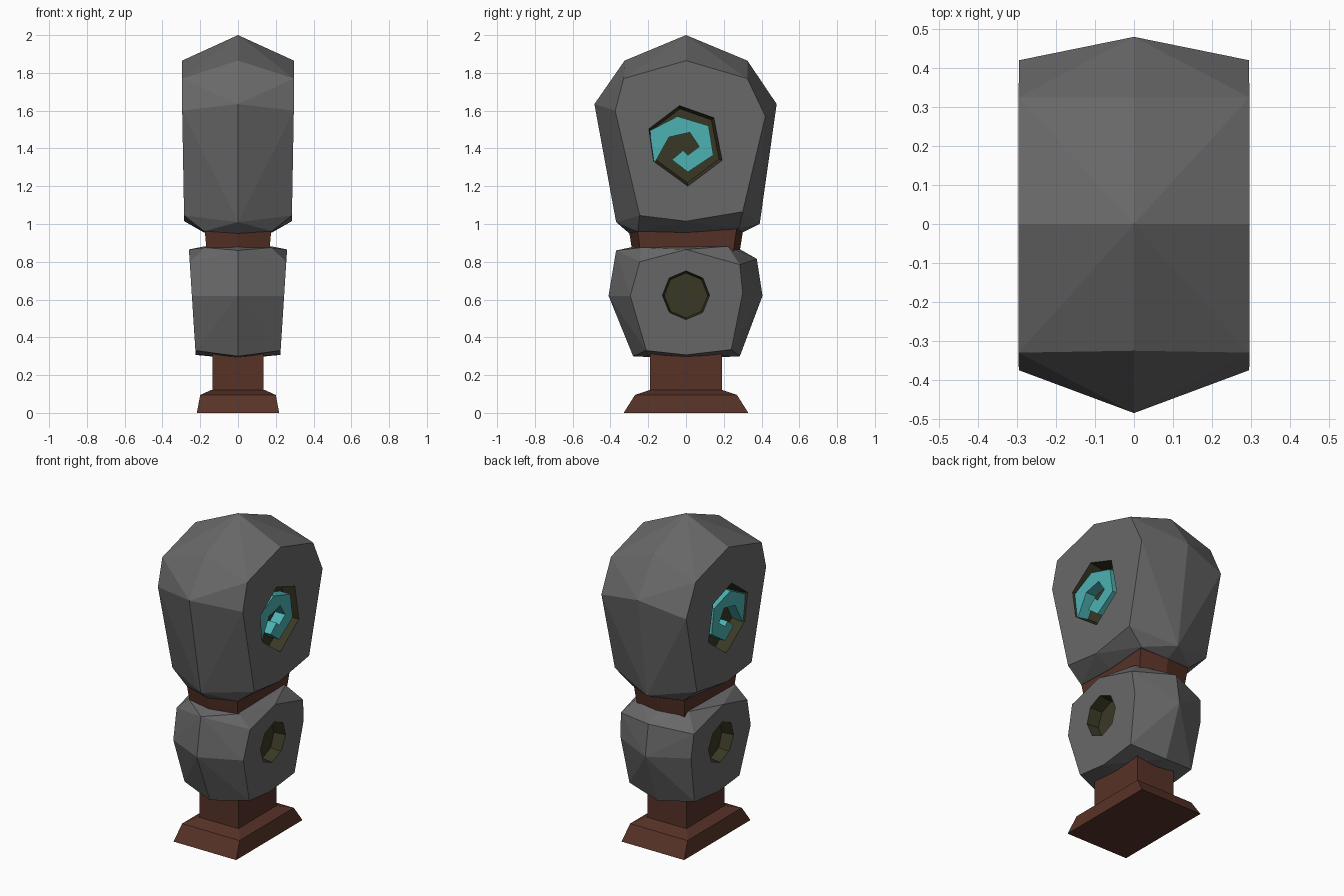
import bpy, bmesh, math
from mathutils import Vector

if "Cube" in bpy.data.objects:
    bpy.data.objects.remove(bpy.data.objects["Cube"])


def material(name, rgb):
    m = bpy.data.materials.new(name)
    m.diffuse_color = (*rgb, 1)
    m.use_nodes = True
    m.node_tree.nodes["Principled BSDF"].inputs["Base Color"].default_value = m.diffuse_color
    return m


STONE = material("grey stone", (0.14, 0.14, 0.14))
RECESS = material("dark olive", (0.042, 0.039, 0.018))
WOOD = material("red brown", (0.095, 0.032, 0.02))
GLOW = material("teal", (0.075, 0.44, 0.44))


def finish(name, bm, mats, index=0):
    bmesh.ops.recalc_face_normals(bm, faces=bm.faces)
    for f in bm.faces:
        f.material_index = index
    me = bpy.data.meshes.new(name)
    bm.to_mesh(me)
    bm.free()
    for m in mats:
        me.materials.append(m)
    ob = bpy.data.objects.new(name, me)
    bpy.context.collection.objects.link(ob)
    return ob


def hull(name, pts, mats):
    """Faceted block: convex hull of points mirrored across x = 0."""
    bm = bmesh.new()
    for p in {(s * x, y, z) for x, y, z in pts for s in (1, -1)}:
        bm.verts.new(p)
    res = bmesh.ops.convex_hull(bm, input=bm.verts)
    loose = [v for v in bm.verts if not v.link_faces]
    bmesh.ops.delete(bm, geom=loose, context='VERTS')
    bmesh.ops.dissolve_limit(bm, angle_limit=math.radians(1.5),
                             verts=bm.verts, edges=bm.edges)
    return finish(name, bm, mats)


def prism(name, outline, x0, x1, mats, index=0, inner=1.0):
    """Extrude a (y, z) outline along x; the x0 end is scaled by inner."""
    n = len(outline)
    c = sum((Vector(p) for p in outline), Vector((0, 0))) / n
    bm = bmesh.new()
    rings = []
    for x, s in ((x0, inner), (x1, 1.0)):
        rings.append([bm.verts.new((x, *(c + (Vector(p) - c) * s))) for p in outline])
    for r in rings:
        bm.faces.new(r)
    for i in range(n):
        j = (i + 1) % n
        bm.faces.new((rings[0][i], rings[0][j], rings[1][j], rings[1][i]))
    return finish(name, bm, mats, index)


def carve(ob, outline, floor, rim):
    """Sink a dark pocket into both sides."""
    for s in (1, -1):
        cutter = prism("pocket_cutter", outline, s * floor, s * rim,
                       (STONE, RECESS), 1, 0.9)
        mod = ob.modifiers.new("pocket", 'BOOLEAN')
        mod.operation = 'DIFFERENCE'
        mod.solver = 'EXACT'
        mod.object = cutter
        bpy.context.view_layer.objects.active = ob
        bpy.ops.object.modifier_apply(modifier=mod.name)
        bpy.data.objects.remove(cutter)


# Head stone: ridge profile at x = 0, flat side profile, small underside
ridge = [(0, 2.0), (.325, 1.865), (.48, 1.635), (.39, 1.0), (.30, .955),
         (0, .94), (-.30, .95), (-.37, 1.01), (-.485, 1.635), (-.325, 1.865)]
side = [(0, 1.865), (.325, 1.77), (.42, 1.57), (.30, 1.065), (0, 1.015),
        (-.245, 1.045), (-.375, 1.6), (-.33, 1.77)]
head = hull("head_stone",
            [(0, y, z) for y, z in ridge]
            + [(min(.296, .285 + (z - 1.015) * .018), y, z) for y, z in side]
            + [(.18, .28, .975), (.18, -.255, .962), (.18, 0, .955)],
            (STONE, RECESS))
carve(head, [(-.035, 1.63), (.15, 1.565), (.195, 1.335), (.01, 1.195),
             (-.175, 1.33), (-.2, 1.505)], .21, .31)

# Spiral inlay in each head pocket
spiral = [(-.19, 1.495), (-.045, 1.57), (.12, 1.52), (.145, 1.365), (.01, 1.275),
          (-.075, 1.34), (-.015, 1.39), (.01, 1.365), (.07, 1.41), (.02, 1.485),
          (-.09, 1.46), (-.165, 1.325), (-.18, 1.36)]
for s, tag in ((1, "right"), (-1, "left")):
    prism("spiral_inlay_" + tag, spiral, s * .2, s * .28, (GLOW,))

# Body stone
ridge = [(-.37, .86), (-.285, .878), (.25, .887), (.375, .815), (.405, .62),
         (.285, .3), (0, .285), (-.28, .3), (-.41, .62)]
side = [(-.245, .8), (0, .865), (.285, .785), (.30, .635), (.24, .335),
        (0, .307), (-.21, .33), (-.295, .62)]
body = hull("body_stone",
            [(0, y, z) for y, z in ridge]
            + [(.225 + (z - .32) * .064, y, z) for y, z in side]
            + [(.175, .22, .882), (.175, -.24, .875)],
            (STONE, RECESS))
octagon = [(.128 * math.sin(i * math.pi / 4), .622 + .132 * math.cos(i * math.pi / 4))
           for i in range(8)]
carve(body, octagon, .17, .265)

# Neck between the stones
hull("neck", [(x * k, y * k, z) for z, k in ((.84, .94), (.99, 1.02))
              for x, y in ((.175, .265), (.175, -.255), (0, .30), (0, -.30))], (WOOD,))

# Post and stepped base
hull("post", [(.135, y, z) for y in (-.19, .19) for z in (.1, .34)], (WOOD,))
hull("base", [(x, s * y, z) for s in (1, -1)
              for x, y, z in ((.218, .33, 0), (.2, .27, .095), (.14, .19, .122))], (WOOD,))
